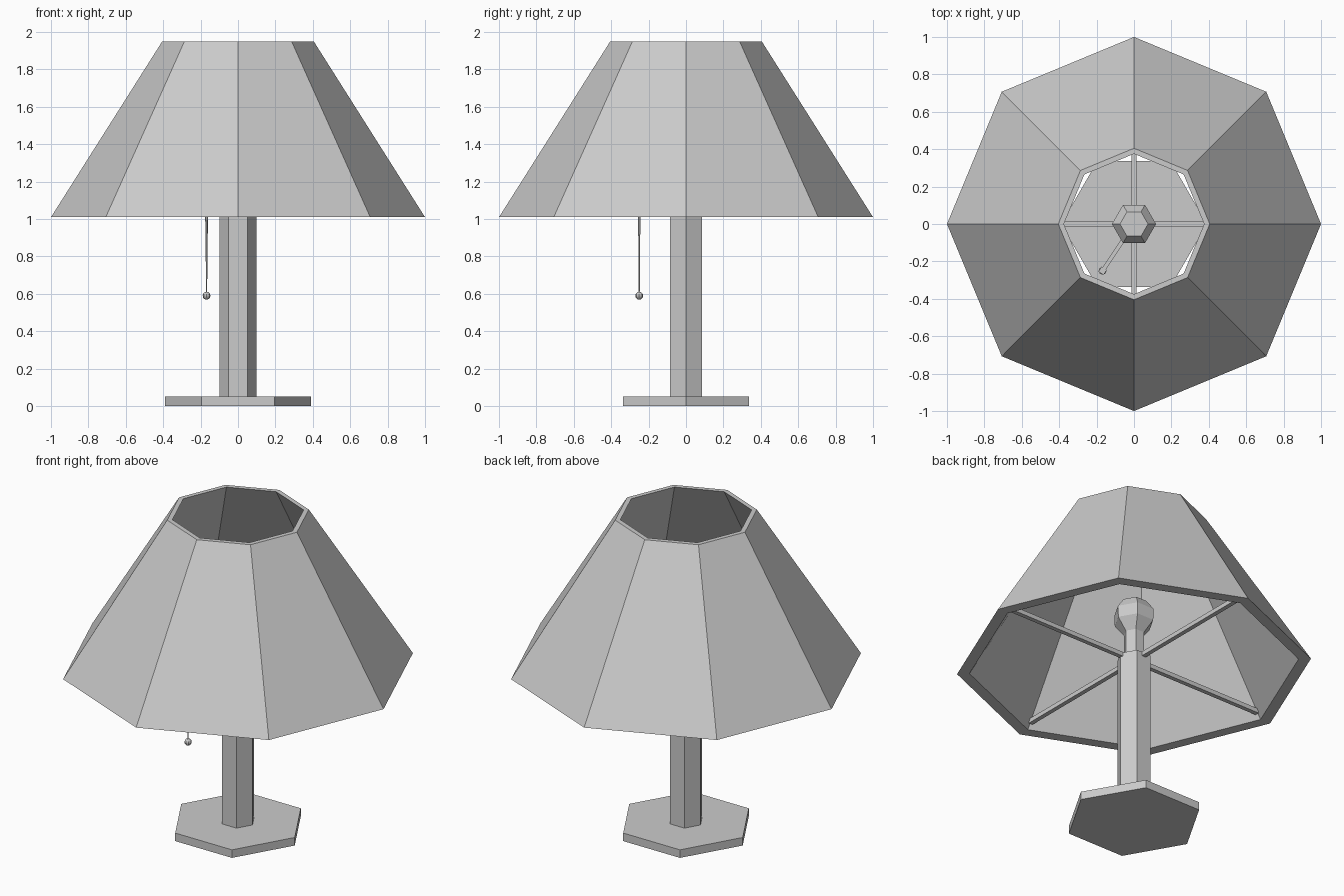
import bpy, bmesh, math
from mathutils import Vector

if "Cube" in bpy.data.objects:
    bpy.data.objects.remove(bpy.data.objects["Cube"])


def lathe(name, profile, sides, loc=(0, 0, 0), closed=False):
    """Flat-faced solid of revolution from (radius, z) points."""
    bm = bmesh.new()
    rings = [[bm.verts.new((r * math.cos(math.tau * i / sides),
                            r * math.sin(math.tau * i / sides), z))
              for i in range(sides)] for r, z in profile]
    pairs = list(zip(rings, rings[1:]))
    if closed:
        pairs.append((rings[-1], rings[0]))
    else:
        bm.faces.new(rings[0][::-1])
        bm.faces.new(rings[-1])
    for a, b in pairs:
        for i in range(sides):
            j = (i + 1) % sides
            bm.faces.new((a[i], a[j], b[j], b[i]))
    bmesh.ops.recalc_face_normals(bm, faces=bm.faces)
    mesh = bpy.data.meshes.new(name)
    bm.to_mesh(mesh)
    bm.free()
    ob = bpy.data.objects.new(name, mesh)
    ob.location = loc
    bpy.context.collection.objects.link(ob)
    return ob


def bar(name, start, end, width):
    """Square bar between two points."""
    start, end = Vector(start), Vector(end)
    d = end - start
    bpy.ops.mesh.primitive_cube_add(size=1, location=(start + end) / 2)
    ob = bpy.context.object
    ob.name = name
    ob.scale = (d.length, width, width)
    ob.rotation_euler = (0, 0, math.atan2(d.y, d.x))
    return ob


# Hexagonal foot, post and bulb holder
lathe("base", [(0.39, 0), (0.39, 0.05)], 6)
lathe("post", [(0.10, 0.05), (0.10, 1.06)], 6)
lathe("socket", [(0.06, 1.06), (0.06, 1.22)], 6)
lathe("bulb", [(0.06, 1.22), (0.115, 1.29), (0.118, 1.36), (0.075, 1.42)], 6)

# Eight-sided hollow shade
lathe("shade", [(1.0, 1.01), (0.405, 1.95), (0.375, 1.95), (0.93, 1.01)], 8, closed=True)

# Four spokes carrying the shade
for i in range(4):
    a = i * math.pi / 2
    d = Vector((math.cos(a), math.sin(a), 0))
    up = Vector((0, 0, 1.05))
    bar(f"spoke_{i + 1}", d * 0.05 + up, d * 0.905 + up, 0.027)

# Pull switch: arm, end block, tapering cord and bead
px, py, pz = -0.168, -0.25, 1.14
arm_dir = Vector((px, py, 0)).normalized()
tip = Vector((px, py, pz))
bar("switch_arm", (0, 0, pz), tip, 0.022)
bar("switch_end", tip - arm_dir * 0.016, tip + arm_dir * 0.016, 0.034)
lathe("pull_cord", [(0.003, 0.59), (0.004, 0.74), (0.009, pz)], 6, (px, py, 0))
bpy.ops.mesh.primitive_uv_sphere_add(segments=8, ring_count=6, radius=0.021,
                                     location=(px, py, 0.59))
bpy.context.object.name = "pull_bead"
